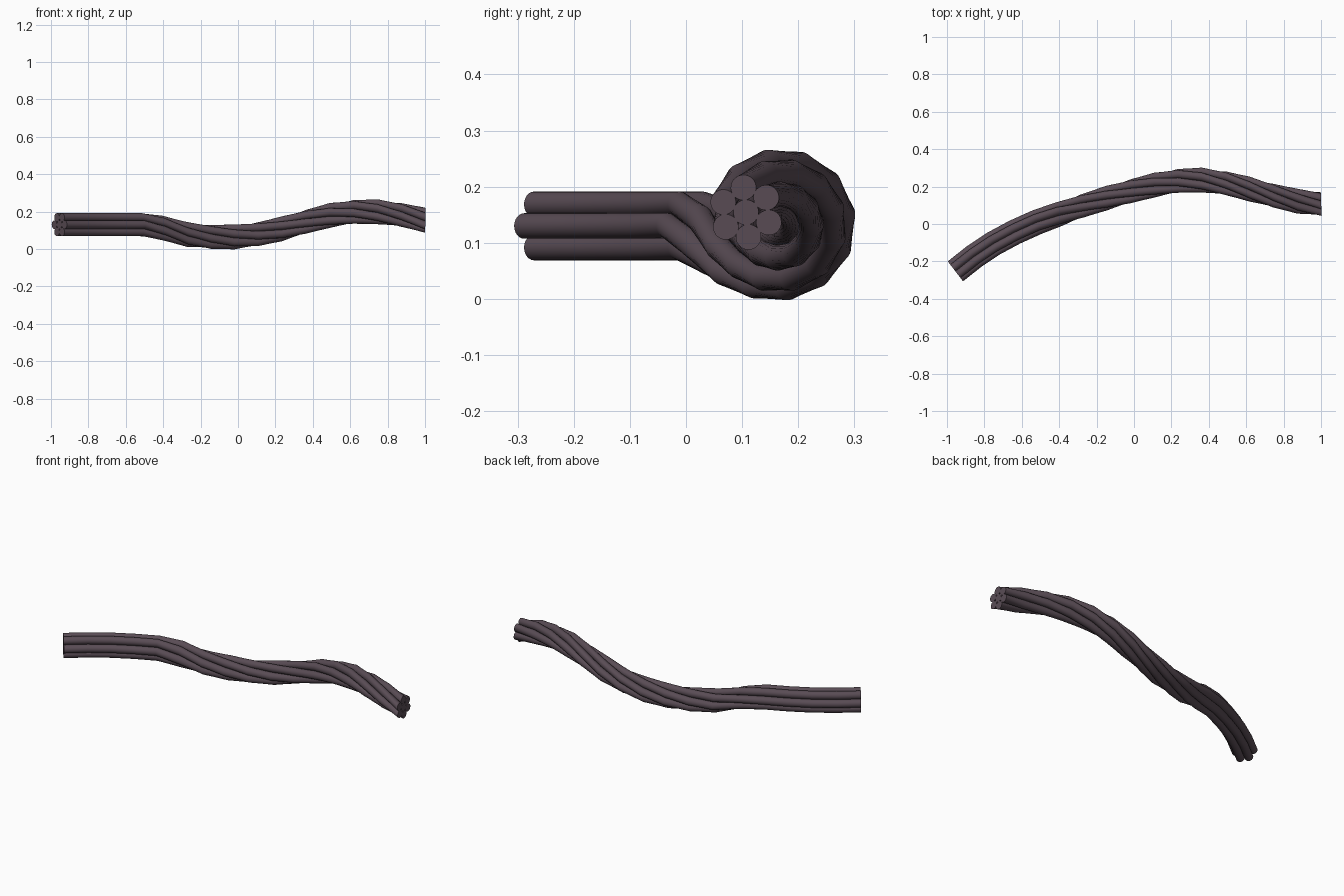
import bpy, bmesh, math
from mathutils import Vector

if "Cube" in bpy.data.objects:
    bpy.data.objects.remove(bpy.data.objects["Cube"])

TUBE_R = 0.0227
PITCH = 0.0445
SIDES = 24
SEGS = 16
AXIS = (0.162, 0.133)          # twist axis (y, z), runs along x
TWIST_START, TWIST_END, TWIST = -0.44, 1.0, math.radians(336)

# centre line of the bundle before twisting (x, y)
PATH = [(-0.955, -0.253), (-0.80, -0.135), (-0.62, -0.035), (-0.45, 0.035),
        (-0.30, 0.073), (-0.15, 0.090), (0.05, 0.092), (0.35, 0.088),
        (0.70, 0.094), (1.0, 0.103)]


def spline(points, steps=20):
    """Catmull-Rom through the path points."""
    p = [Vector(q) for q in points]
    p = [2 * p[0] - p[1]] + p + [2 * p[-1] - p[-2]]
    out = []
    for i in range(1, len(p) - 2):
        a, b, c, d = p[i - 1:i + 3]
        for k in range(steps):
            t = k / steps
            out.append(0.5 * (2 * b + (c - a) * t + (2 * a - 5 * b + 4 * c - d) * t * t
                              + (3 * b - a - 3 * c + d) * t ** 3))
    return out + [p[-2]]


def resample(pts, n):
    """Evenly spaced points and tangents."""
    acc = [0.0]
    for a, b in zip(pts, pts[1:]):
        acc.append(acc[-1] + (b - a).length)
    res, j = [], 0
    for i in range(n + 1):
        s = acc[-1] * i / n
        while j < len(pts) - 2 and acc[j + 1] < s:
            j += 1
        f = (s - acc[j]) / (acc[j + 1] - acc[j])
        res.append((pts[j].lerp(pts[j + 1], f), (pts[j + 1] - pts[j]).normalized()))
    return res


def twist(x, y, z):
    f = min(max((x - TWIST_START) / (TWIST_END - TWIST_START), 0), 1)
    a = f * TWIST
    dy, dz = y - AXIS[0], z - AXIS[1]
    return (x, AXIS[0] + dy * math.cos(a) - dz * math.sin(a),
            AXIS[1] + dy * math.sin(a) + dz * math.cos(a))


mat = bpy.data.materials.new("dark_rubber")
mat.diffuse_color = (0.10, 0.072, 0.09, 1)
mat.use_nodes = True
mat.node_tree.nodes["Principled BSDF"].inputs["Base Color"].default_value = mat.diffuse_color
stations = resample(spline(PATH), SEGS)


def strand(name, u, v):
    bm = bmesh.new()
    rings = []
    for c, t in stations:
        n = Vector((-t.y, t.x))
        ring = []
        for k in range(SIDES):
            a = 2 * math.pi * k / SIDES
            q = c + n * (u + TUBE_R * math.cos(a))
            ring.append(bm.verts.new(twist(q.x, q.y, 0.130 + v + TUBE_R * math.sin(a))))
        rings.append(ring)
    for r, s in zip(rings, rings[1:]):
        for k in range(SIDES):
            m = (k + 1) % SIDES
            bm.faces.new((r[k], r[m], s[m], s[k]))
    bm.faces.new(rings[0])
    bm.faces.new(rings[-1])
    bmesh.ops.recalc_face_normals(bm, faces=bm.faces)
    me = bpy.data.meshes.new(name)
    bm.to_mesh(me)
    bm.free()
    me.materials.append(mat)
    ob = bpy.data.objects.new(name, me)
    bpy.context.collection.objects.link(ob)
    bpy.context.view_layer.objects.active = ob
    ob.select_set(True)


# one core strand and six around it
strand("core_strand", 0, 0)
for i in range(6):
    a = math.radians(60 * i)
    strand(f"outer_strand_{i + 1}", PITCH * math.cos(a), PITCH * math.sin(a))
bpy.ops.object.shade_smooth_by_angle(angle=math.radians(40))
